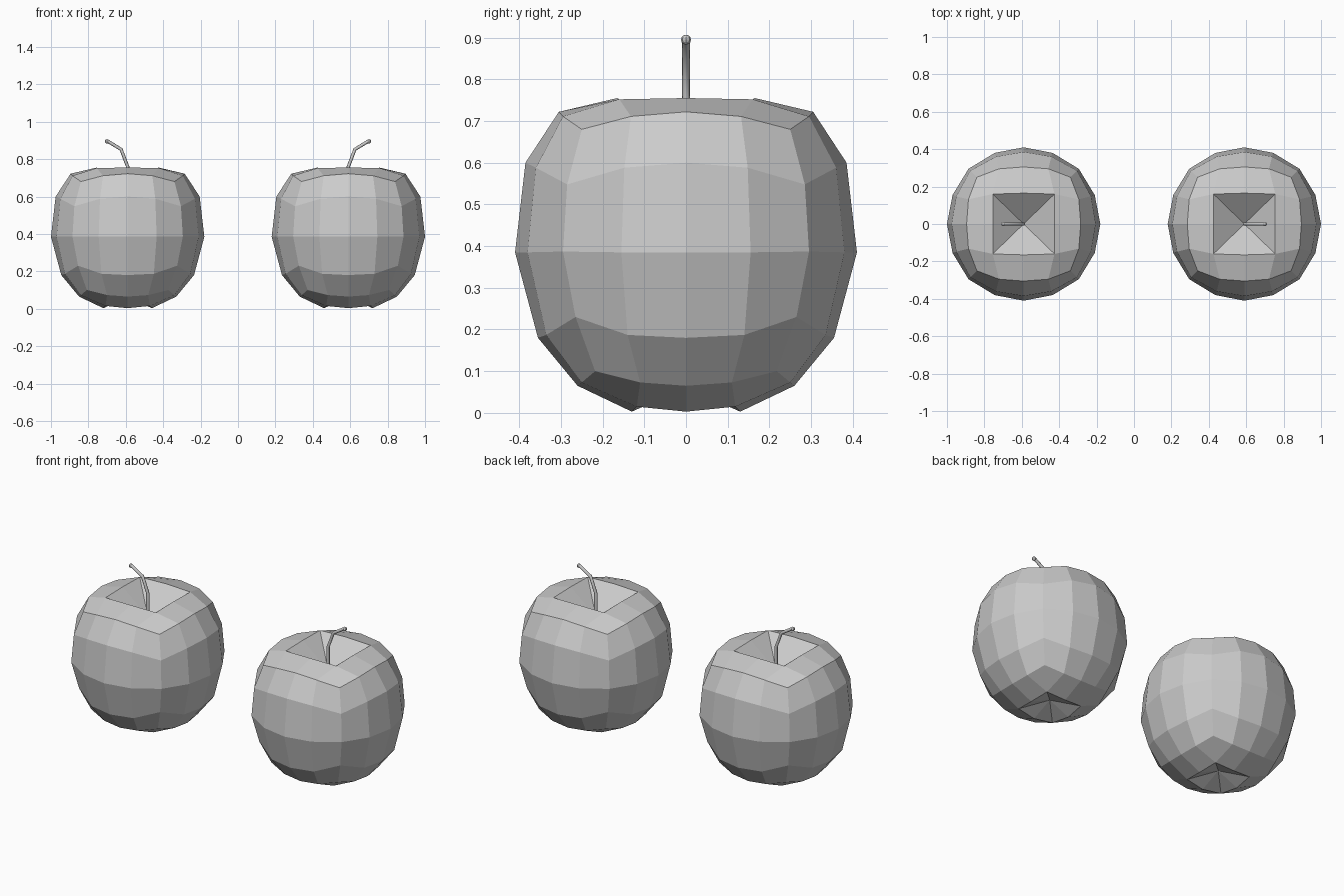
import bpy, bmesh
from mathutils import Vector

if "Cube" in bpy.data.objects:
    bpy.data.objects.remove(bpy.data.objects["Cube"])

# Side rows, bottom to top: (distance, offset, z) at face middle, quarter, and corner
ROWS = {
    -2: [(.26, 0, .065), (.25, .11, .073), (.218, .218, .10)],
    -1: [(.355, 0, .18), (.335, .14, .187), (.265, .265, .23)],
    0: [(.41, 0, .385), (.38, .155, .385), (.295, .295, .387)],
    1: [(.385, 0, .60), (.36, .148, .588), (.285, .285, .548)],
    2: [(.305, 0, .722), (.295, .132, .711), (.25, .25, .68)],
}
# Dimples: centre, rim middle, rim corner
TOP = [(0, 0, .62), (.165, 0, .755), (.165, .16, .752)]
BOTTOM = [(0, 0, .06), (.13, 0, .003), (.118, .118, .015)]


def shape(co):
    """Move a point of the 4x4-per-side cube onto the apple."""
    i, j, k = (round(c) for c in co)
    far, near = max(abs(i), abs(j)), min(abs(i), abs(j))
    if far == 2:
        d, o, z = ROWS[k][near]
    else:
        d, o, z = (TOP if k > 0 else BOTTOM)[far + near]
    x, y = (d, o) if abs(i) >= abs(j) else (o, d)
    return Vector((x if i >= 0 else -x, y if j >= 0 else -y, z))


def make_object(name, bm, x):
    mesh = bpy.data.meshes.new(name)
    bm.to_mesh(mesh)
    bm.free()
    ob = bpy.data.objects.new(name, mesh)
    ob.location.x = x
    bpy.context.collection.objects.link(ob)
    return ob


def apple(name, x):
    bm = bmesh.new()
    bmesh.ops.create_cube(bm, size=4)
    bmesh.ops.subdivide_edges(bm, edges=bm.edges[:], cuts=3, use_grid_fill=True)
    poles = [v for v in bm.verts if abs(v.co.x) + abs(v.co.y) < .1]
    # split dimple faces from the centre to the rim corners
    for pole in poles:
        for f in list(pole.link_faces):
            corner = max(f.verts, key=lambda v: (v.co - pole.co).length)
            bmesh.utils.face_split(f, pole, corner)
    for v in bm.verts:
        v.co = shape(v.co)
    return make_object(name, bm, x)


def stem(name, x, side):
    path = [(0, .61), (0, .76), (-.035, .852), (-.11, .898)]
    curve = bpy.data.curves.new(name, 'CURVE')
    curve.dimensions = '3D'
    curve.bevel_depth = .009
    curve.bevel_resolution = 2
    curve.use_fill_caps = True
    spline = curve.splines.new('POLY')
    spline.points.add(len(path) - 1)
    for p, (px, pz) in zip(spline.points, path):
        p.co = (px * side, 0, pz, 1)
    ob = bpy.data.objects.new(name, curve)
    ob.location.x = x
    bpy.context.collection.objects.link(ob)
    # rounded tip
    bm = bmesh.new()
    bmesh.ops.create_uvsphere(bm, u_segments=8, v_segments=6, radius=.012)
    for v in bm.verts:
        v.co += Vector((-.11 * side, 0, .895))
    make_object(name + "_tip", bm, x)


for label, x, side in (("left", -.59, 1), ("right", .59, -1)):
    apple(label + "_apple", x)
    stem(label + "_stem", x, side)
